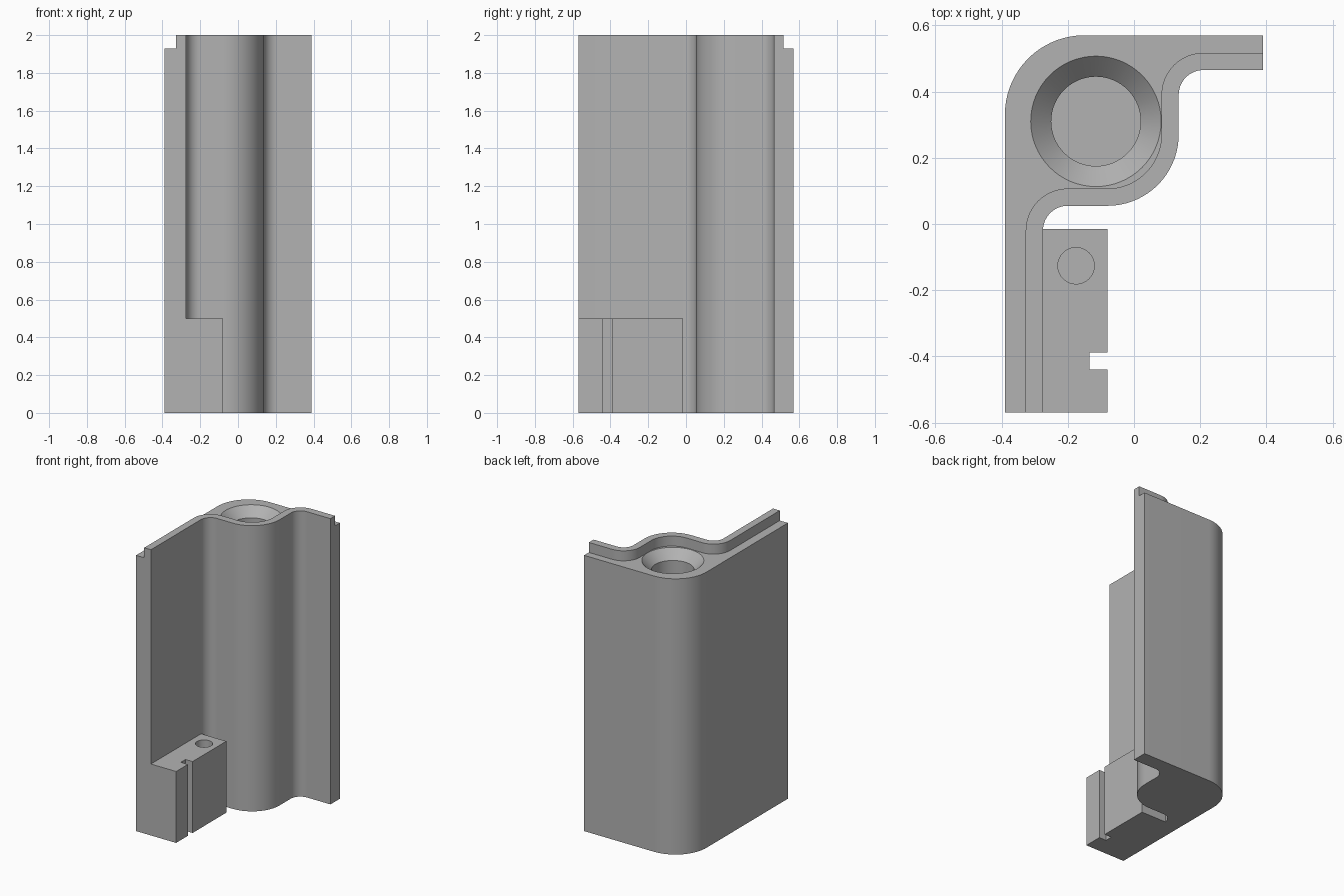
import bpy, bmesh, math

cube = bpy.data.objects.get("Cube")
if cube:
    bpy.data.objects.remove(cube, do_unlink=True)

grey = bpy.data.materials.new("plain grey")
grey.use_nodes = True
GREY = (0.45, 0.45, 0.45, 1)
grey.diffuse_color = GREY
grey.node_tree.nodes["Principled BSDF"].inputs["Base Color"].default_value = GREY


def arc(cx, cy, r, a0, a1, steps=18):
    """Points on an arc, angles in degrees."""
    angles = [math.radians(a0 + (a1 - a0) * i / steps) for i in range(steps + 1)]
    return [(cx + r * math.cos(a), cy + r * math.sin(a)) for a in angles]


def finish(name, bm):
    bmesh.ops.recalc_face_normals(bm, faces=bm.faces)
    mesh = bpy.data.meshes.new(name)
    bm.to_mesh(mesh)
    bm.free()
    mesh.materials.append(grey)
    obj = bpy.data.objects.new(name, mesh)
    bpy.context.collection.objects.link(obj)
    return obj


def prism(name, outline, z0, z1):
    """Extrude a plan outline from z0 to z1."""
    bm = bmesh.new()
    face = bm.faces.new([bm.verts.new((x, y, z0)) for x, y in outline])
    out = bmesh.ops.extrude_face_region(bm, geom=[face])
    for v in out["geom"]:
        if isinstance(v, bmesh.types.BMVert):
            v.co.z = z1
    return finish(name, bm)


def turned(name, cx, cy, profile, n=64):
    """Solid of revolution from (radius, z) rings, capped at both ends."""
    bm = bmesh.new()
    rings = [[bm.verts.new((cx + r * math.cos(2 * math.pi * i / n),
                            cy + r * math.sin(2 * math.pi * i / n), z))
              for i in range(n)] for r, z in profile]
    for a, b in zip(rings, rings[1:]):
        for i in range(n):
            j = (i + 1) % n
            bm.faces.new((a[i], a[j], b[j], b[i]))
    bm.faces.new(rings[0])
    bm.faces.new(rings[-1])
    return finish(name, bm)


def combine(target, tool, operation):
    tool.hide_render = True
    mod = target.modifiers.new(operation.lower(), "BOOLEAN")
    mod.operation, mod.solver, mod.object = operation, "EXACT", tool
    bpy.context.view_layer.objects.active = target
    bpy.ops.object.modifier_apply(modifier=mod.name)
    bpy.data.objects.remove(tool, do_unlink=True)


def s_curve(offset):
    """Inner wall line from lower left to upper right, set back by offset."""
    return (arc(-0.2, -0.02, 0.075 + offset, 180, 90)
            + arc(-0.08, 0.27, 0.215 - offset, -90, 0)
            + arc(0.21, 0.39, 0.075 + offset, 180, 90))


# Corner post with its two walls
outline = ([(-0.275, -0.57)] + s_curve(0) + [(0.39, 0.465), (0.39, 0.57)]
           + arc(-0.15, 0.33, 0.24, 90, 180) + [(-0.39, -0.57)])
body = prism("corner_post", outline, 0, 2)

# Lowered outer shelf, leaving a raised lip along the inner wall
shelf = ([(-0.327, -0.7)] + s_curve(0.052)
         + [(0.6, 0.517), (0.6, 0.8), (-0.6, 0.8), (-0.6, -0.7)])
combine(body, prism("shelf_cutter", shelf, 1.93, 2.2), "DIFFERENCE")

# Foot block with a slot in its side
foot = [(-0.3, -0.57), (-0.08, -0.57), (-0.08, -0.44), (-0.135, -0.44),
        (-0.135, -0.388), (-0.08, -0.388), (-0.08, -0.015), (-0.3, -0.015)]
combine(body, prism("foot_block", foot, 0, 0.5), "UNION")

# Countersunk socket in the post, and pin hole in the foot
socket = [(0.197, 1.96), (0.197, 1.93), (0.135, 1.867), (0.135, 1.3)]
combine(body, turned("socket_cutter", -0.115, 0.31, socket), "DIFFERENCE")
pin = [(0.055, 0.6), (0.055, 0.2)]
combine(body, turned("pin_cutter", -0.175, -0.126, pin, 40), "DIFFERENCE")

# Smooth rounds with sharp corners
bpy.ops.object.select_all(action="DESELECT")
body.select_set(True)
bpy.context.view_layer.objects.active = body
bpy.ops.object.shade_smooth_by_angle(angle=math.radians(25))
